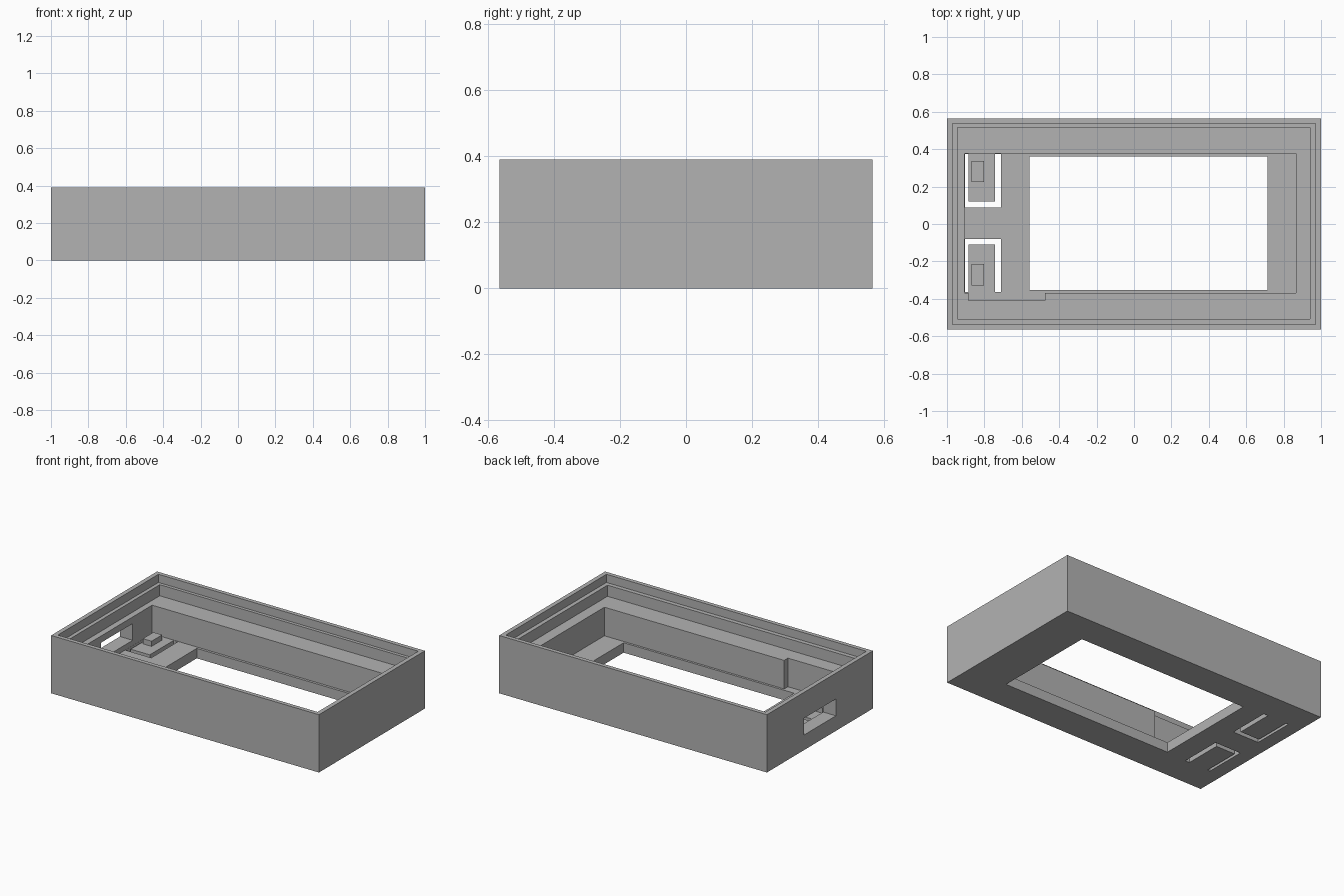
import bpy
import bmesh

if "Cube" in bpy.data.objects:
    bpy.data.objects.remove(bpy.data.objects["Cube"], do_unlink=True)

HEIGHT, LEDGE, FLOOR = 0.39, 0.26, 0.067
ABOVE, BELOW = 0.5, -0.1

grey = bpy.data.materials.new("plain grey")
grey.use_nodes = True
colour = (0.45, 0.45, 0.45, 1)
grey.diffuse_color = colour
grey.node_tree.nodes["Principled BSDF"].inputs["Base Color"].default_value = colour


def prism(name, outline, z0, z1):
    """Extrude a flat outline from z0 up to z1."""
    bm = bmesh.new()
    face = bm.faces.new([bm.verts.new((x, y, z0)) for x, y in outline])
    top = bmesh.ops.extrude_face_region(bm, geom=[face])["geom"]
    verts = [v for v in top if isinstance(v, bmesh.types.BMVert)]
    bmesh.ops.translate(bm, vec=(0, 0, z1 - z0), verts=verts)
    bmesh.ops.recalc_face_normals(bm, faces=bm.faces)
    mesh = bpy.data.meshes.new(name)
    bm.to_mesh(mesh)
    bm.free()
    mesh.materials.append(grey)
    obj = bpy.data.objects.new(name, mesh)
    bpy.context.collection.objects.link(obj)
    return obj


def box(name, x0, x1, y0, y1, z0, z1):
    return prism(name, [(x0, y0), (x1, y0), (x1, y1), (x0, y1)], z0, z1)


def cut(target, cutter):
    """Subtract the cutter from the target and discard it."""
    mod = target.modifiers.new("cut", "BOOLEAN")
    mod.operation = "DIFFERENCE"
    mod.solver = "EXACT"
    mod.object = cutter
    bpy.context.view_layer.objects.active = target
    bpy.ops.object.modifier_apply(modifier=mod.name)
    bpy.data.objects.remove(cutter, do_unlink=True)


# Outer case
case = box("case", -1, 1, -0.565, 0.565, 0, HEIGHT)

# Stepped rim for the lid
cut(case, box("lid_recess", -0.97, 0.97, -0.537, 0.537, 0.335, ABOVE))
cut(case, box("inner_step", -0.945, 0.942, -0.508, 0.515, LEDGE, ABOVE))

# Main cavity with the shallow pocket in its front wall
cavity = [(-0.905, -0.368), (-0.885, -0.368), (-0.885, -0.408), (-0.475, -0.408),
          (-0.475, -0.368), (0.867, -0.368), (0.867, 0.377), (-0.905, 0.377)]
cut(case, prism("cavity", cavity, FLOOR, ABOVE))

# Screen window in the floor and cable opening in the end wall
cut(case, box("screen_window", -0.56, 0.713, -0.353, 0.36, BELOW, 0.1))
cut(case, box("cable_opening", -1.1, -0.85, -0.17, 0.17, 0.102, 0.215))

# U-shaped slots that free two spring buttons, each with a raised pad
for side, name in ((1, "back"), (-1, "front")):
    def across(y):
        return 0.005 + side * y

    slot = [(-0.904, 0.369), (-0.904, 0.084), (-0.71, 0.084), (-0.71, 0.369),
            (-0.742, 0.369), (-0.742, 0.114), (-0.885, 0.114), (-0.885, 0.369)]
    cut(case, prism("slot", [(x, across(y)) for x, y in slot], BELOW, 0.09))
    y0, y1 = sorted((across(0.22), across(0.333)))
    box(name + "_button_pad", -0.868, -0.803, y0, y1, FLOOR - 0.01, 0.102)
